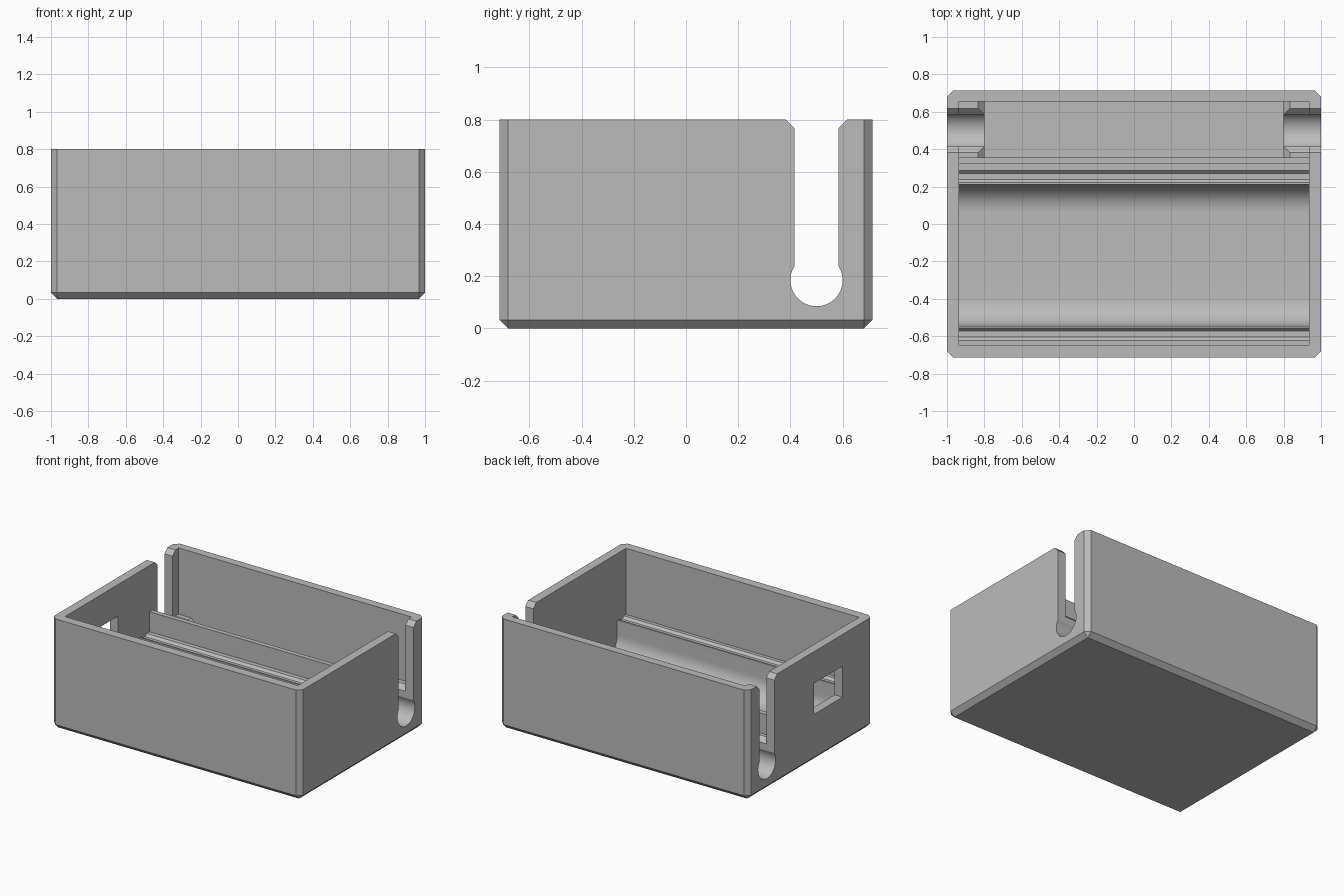
import bpy
import bmesh
from math import asin, cos, sin, pi
from mathutils import Vector

cube = bpy.data.objects.get("Cube")
if cube:
    bpy.data.objects.remove(cube, do_unlink=True)

grey = bpy.data.materials.new("light_grey_plastic")
grey.use_nodes = True
colour = (0.5, 0.5, 0.5, 1)
grey.diffuse_color = colour
grey.node_tree.nodes["Principled BSDF"].inputs["Base Color"].default_value = colour


def add_object(name, bm):
    bmesh.ops.recalc_face_normals(bm, faces=bm.faces)
    mesh = bpy.data.meshes.new(name)
    bm.to_mesh(mesh)
    bm.free()
    mesh.materials.append(grey)
    obj = bpy.data.objects.new(name, mesh)
    bpy.context.collection.objects.link(obj)
    return obj


def box_bmesh(low, high):
    bm = bmesh.new()
    bmesh.ops.create_cube(bm, size=1)
    low, high = Vector(low), Vector(high)
    bmesh.ops.scale(bm, vec=high - low, verts=bm.verts)
    bmesh.ops.translate(bm, vec=(low + high) / 2, verts=bm.verts)
    return bm


def prism(name, points, start, end, axis="x"):
    """Extrude a profile along x (points are y, z) or along y (points are x, z)."""
    def place(a, b, t):
        return (t, a, b) if axis == "x" else (a, t, b)
    bm = bmesh.new()
    face = bm.faces.new([bm.verts.new(place(a, b, start)) for a, b in points])
    moved = bmesh.ops.extrude_face_region(bm, geom=[face])["geom"]
    verts = [v for v in moved if isinstance(v, bmesh.types.BMVert)]
    bmesh.ops.translate(bm, vec=place(0, 0, end - start), verts=verts)
    return add_object(name, bm)


def arc(cy, cz, radius, a0, a1, steps):
    angles = [a0 + (a1 - a0) * i / steps for i in range(steps + 1)]
    return [(cy + radius * cos(a), cz + radius * sin(a)) for a in angles]


def cut(obj, cutters):
    for cutter in cutters:
        mod = obj.modifiers.new("cut", "BOOLEAN")
        mod.operation, mod.solver, mod.object = "DIFFERENCE", "EXACT", cutter
    bpy.context.view_layer.update()
    graph = bpy.context.evaluated_depsgraph_get()
    mesh = bpy.data.meshes.new_from_object(obj.evaluated_get(graph))
    obj.modifiers.clear()
    obj.data = mesh


# Main sizes
SX, Y_OUT, HEIGHT = 1.0, 0.714, 0.8
IN_X, IN_FRONT, IN_BACK = 0.935, -0.648, 0.654
BEVEL, FLOOR, LEDGE = 0.033, 0.06, 0.32
GROOVE = LEDGE - 0.017
HOLE_Y, HOLE_Z, HOLE_R, NECK = 0.5, 0.185, 0.1, 0.085


# Keyhole cable slot with a flared mouth at the given height
def slot_cutter(top):
    a = asin((HOLE_R**2 - NECK**2) ** 0.5 / HOLE_R)
    pts = arc(HOLE_Y, HOLE_Z, HOLE_R, pi - a, 2 * pi + a, 40)
    flare = NECK + BEVEL
    pts += [(HOLE_Y + NECK, top - BEVEL), (HOLE_Y + flare, top), (HOLE_Y + flare, top + 0.1),
            (HOLE_Y - flare, top + 0.1), (HOLE_Y - flare, top), (HOLE_Y - NECK, top - BEVEL)]
    return prism("slot_cutter", pts, -1.2, 1.2)


# Case: box with chamfered uprights and bottom rim
bm = box_bmesh((-SX, -Y_OUT, 0), (SX, Y_OUT, HEIGHT))
edges = [e for e in bm.edges if any(v.co.z < 0.1 for v in e.verts)]
bmesh.ops.bevel(bm, geom=edges, offset=BEVEL, segments=1, affect="EDGES")
case = add_object("case", bm)
cavity = add_object("cavity_cutter", box_bmesh((-IN_X, IN_FRONT, FLOOR), (IN_X, IN_BACK, 1)))
window = add_object("window_cutter", box_bmesh((-1.2, -0.367, 0.345), (-0.8, -0.04, 0.57)))
wall_slot, block_slot = slot_cutter(HEIGHT), slot_cutter(LEDGE)
cut(case, [cavity, window, wall_slot])

# Cradle: rounded trough between grooved ledges, with a partition behind
T_FRONT, T_BACK, R, BED = -0.545, 0.21, 0.145, 0.065
profile = [(IN_FRONT - 0.01, 0.03), (IN_FRONT - 0.01, LEDGE)]
steps = [(0.077, LEDGE), (0.06, GROOVE), (0.027, GROOVE), (0.012, LEDGE), (0, LEDGE)]
profile += [(T_FRONT - d, z) for d, z in steps]
profile += arc(T_FRONT + R, BED + R, R, pi, 1.5 * pi, 14)
profile += arc(T_BACK - R, BED + R, R, 1.5 * pi, 2 * pi, 14)
profile += [(T_BACK + d, z) for d, z in reversed(steps)]
profile += [(0.32, LEDGE), (0.32, 0.465), (0.355, 0.465), (0.355, 0.03)]
cradle = prism("cradle", profile, -IN_X - 0.005, IN_X + 0.005)

# Cable clamp blocks at both ends of the rear channel
parts = [case, cradle]
for side, name in ((-1, "right_cable_block"), (1, "left_cable_block")):
    pts = [(0.8, 0.03), (0.8, LEDGE - BEVEL), (0.8 + BEVEL, LEDGE),
           (IN_X + 0.005, LEDGE), (IN_X + 0.005, 0.03)]
    block = prism(name, [(side * x, z) for x, z in pts], 0.35, IN_BACK + 0.005, "y")
    cut(block, [block_slot])
    parts.append(block)

for helper in (cavity, window, wall_slot, block_slot):
    bpy.data.objects.remove(helper, do_unlink=True)

# Smooth the curved parts, keep the edges sharp
bpy.ops.object.select_all(action="DESELECT")
for obj in parts:
    obj.select_set(True)
bpy.context.view_layer.objects.active = case
bpy.ops.object.shade_smooth_by_angle(angle=pi / 9)
